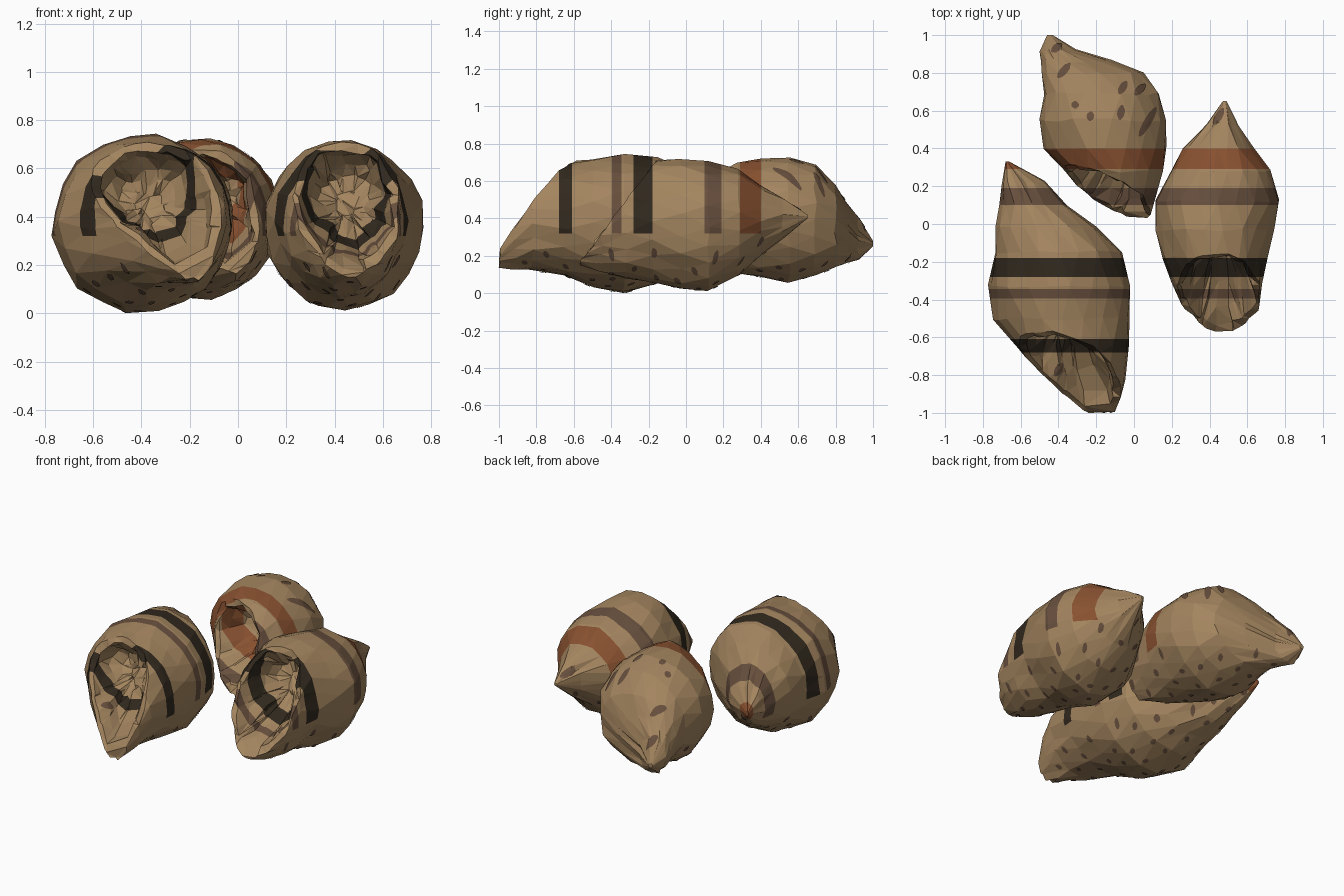
import bpy, bmesh, math, random
from mathutils import Vector
from mathutils.bvhtree import BVHTree

random.seed(4)
if "Cube" in bpy.data.objects:
    bpy.data.objects.remove(bpy.data.objects["Cube"], do_unlink=True)


def material(name, rgb):
    m = bpy.data.materials.new(name)
    m.use_nodes = True
    m.diffuse_color = (*rgb, 1)
    m.node_tree.nodes["Principled BSDF"].inputs["Base Color"].default_value = (*rgb, 1)
    return m


MATERIALS = [material("tan", (0.37, 0.235, 0.115)),
             material("brown", (0.135, 0.078, 0.047)),
             material("near black", (0.031, 0.022, 0.013)),
             material("rust", (0.25, 0.083, 0.03))]

# Stripes: y from, y to, material index
BANDS = [(0.29, 0.40, 3), (0.10, 0.19, 1), (-0.28, -0.18, 2),
         (-0.395, -0.345, 1), (-0.68, -0.61, 2)]
BAND_BOTTOM = 0.32
SIDES = 20


def jitter(amount):
    return Vector([random.uniform(-amount, amount) for _ in range(3)])


def add_object(name, bm):
    mesh = bpy.data.meshes.new(name)
    bm.to_mesh(mesh)
    for m in MATERIALS:
        mesh.materials.append(m)
    obj = bpy.data.objects.new(name, mesh)
    bpy.context.collection.objects.link(obj)


def loft(bm, sections):
    """Skin oval sections given as y, x min, x max, z min, z max."""
    rings = []
    for i, (y, x0, x1, z0, z1) in enumerate(sections):
        ring = []
        for k in range(SIDES):
            a = math.tau * (k + 0.5 * (i % 2)) / SIDES
            p = Vector(((x0 + x1) / 2 + (x1 - x0) / 2 * math.cos(a), y,
                        (z0 + z1) / 2 + (z1 - z0) / 2 * math.sin(a)))
            ring.append(bm.verts.new(p + jitter(0.009 if x1 - x0 > 0.1 else 0)))
        rings.append(ring)
    for i, (r, s) in enumerate(zip(rings, rings[1:])):
        for k in range(SIDES):
            n = (k + 1) % SIDES
            if i % 2 == 0:
                bm.faces.new((r[k], r[n], s[k]))
                bm.faces.new((r[n], s[n], s[k]))
            else:
                bm.faces.new((r[k], r[n], s[n]))
                bm.faces.new((r[k], s[n], s[k]))
    bm.faces.new(rings[0])
    bm.faces.new(rings[-1])


def carve_mouth(bm, normal, distance, core):
    """Slice the front off and draw the rim inward into a folded hollow."""
    n = Vector(normal)
    bmesh.ops.bisect_plane(bm, geom=bm.verts[:] + bm.edges[:] + bm.faces[:],
                           plane_co=n * distance / n.length_squared,
                           plane_no=n, clear_outer=True)
    rim = {v for e in bm.edges if e.is_boundary for v in e.verts}
    bmesh.ops.remove_doubles(bm, verts=list(rim), dist=0.025)
    edges = [e for e in bm.edges if e.is_boundary]
    rim = list({v for e in edges for v in e.verts})
    middle = sum((v.co for v in rim), Vector()) / len(rim)
    offset = {v: v.co - middle for v in rim}
    for scale, depth, fold in ((0.88, 0.03, 0.01), (0.82, 0.3, 0.04),
                               (0.7, 0.65, 0.1), (0.5, 0.9, 0.13), (0.25, 1.0, 0.1)):
        old = {tuple(v.co): offset[v] for v in offset}
        new = bmesh.ops.extrude_edge_only(bm, edges=edges)["geom"]
        edges = [g for g in new if isinstance(g, bmesh.types.BMEdge) and g.is_boundary]
        loop = {v for e in edges for v in e.verts}
        offset = {v: old[tuple(v.co)] for v in loop}
        centre = middle.lerp(Vector(core), depth)
        for v, off in offset.items():
            angle = math.atan2(off.z, off.x)
            pinch = 1 - fold * (1 + math.sin(3 * angle + 3 * depth))
            v.co = centre + off * scale * pinch + jitter(0.014)
    bmesh.ops.holes_fill(bm, edges=edges, sides=0)
    for v in rim:
        v.co += jitter(0.006)


def paint_bands(bm):
    """Cut along the stripe edges, then colour the faces between them."""
    cuts = [((0, y, 0), (0, 1, 0)) for band in BANDS for y in band[:2]]
    cuts.append(((0, 0, BAND_BOTTOM), (0, 0, 1)))
    for co, no in cuts:
        bmesh.ops.bisect_plane(bm, geom=bm.verts[:] + bm.edges[:] + bm.faces[:],
                               plane_co=co, plane_no=no)
    bm.normal_update()
    for f in bm.faces:
        c = f.calc_center_median()
        f.material_index = 0
        if c.z > BAND_BOTTOM or f.normal.z > 0.1:
            for low, high, index in BANDS:
                if low < c.y < high:
                    f.material_index = index


def add_spot(bm, tree, x, y, length, width, angle, side):
    """Drape a thin oval on the surface; side is 1 for the top, -1 for below."""
    steps = max(4, round(length / 0.01))
    along = Vector((math.cos(angle), math.sin(angle), 0))
    across = Vector((-along.y, along.x, 0))
    rows = []
    for i in range(steps + 1):
        t = 0.97 * (2 * i / steps - 1)
        row = []
        for w in (-1, 0, 1):
            p = (Vector((x, y, 3 * side)) + along * length * t
                 + across * w * width * math.sqrt(1 - t * t))
            hit, normal, _, _ = tree.ray_cast(p, Vector((0, 0, -side)))
            if hit is None or normal.z * side < 0.27:
                return
            row.append(hit + normal * 0.004)
        rows.append(row)
    rows = [[bm.verts.new(p) for p in row] for row in rows]
    for r, s in zip(rows, rows[1:]):
        for k in (0, 1):
            f = bm.faces.new((r[k], s[k], s[k + 1], r[k + 1]))
            f.material_index = 1
            f.normal_update()
            if f.normal.z * side < 0:
                f.normal_flip()


def build_shell(name, sections, normal, distance, core, top_spots):
    bm = bmesh.new()
    loft(bm, sections)
    carve_mouth(bm, normal, distance, core)
    bmesh.ops.triangulate(bm, faces=bm.faces[:])
    bmesh.ops.recalc_face_normals(bm, faces=bm.faces[:])
    tree = BVHTree.FromBMesh(bm)
    paint_bands(bm)
    add_object(name, bm)
    bm.free()

    # Painted spots: scattered dots below, chosen streaks above
    bm = bmesh.new()
    for row in range(18):
        for col in range(15):
            x = -0.8 + 0.115 * (col + 0.5 * (row % 2)) + random.uniform(-0.02, 0.02)
            y = -0.98 + 0.115 * row + random.uniform(-0.02, 0.02)
            add_spot(bm, tree, x, y, 0.02, 0.014, random.uniform(0, 3), -1)
    for x, y, length, angle in top_spots:
        add_spot(bm, tree, x, y, length, 0.02, math.radians(angle), 1)
    add_object(name + "_spots", bm)
    bm.free()


build_shell("front_shell", [
    (0.33, -0.68, -0.66, 0.39, 0.42), (0.22, -0.70, -0.47, 0.28, 0.52),
    (0.10, -0.71, -0.35, 0.20, 0.60), (-0.02, -0.73, -0.20, 0.12, 0.67),
    (-0.15, -0.74, -0.06, 0.05, 0.72), (-0.33, -0.77, -0.02, 0.0, 0.74),
    (-0.50, -0.74, -0.02, 0.03, 0.72), (-0.65, -0.63, -0.03, 0.09, 0.70),
    (-0.82, -0.47, -0.05, 0.12, 0.62), (-0.92, -0.36, -0.07, 0.13, 0.52),
    (-1.0, -0.27, -0.10, 0.14, 0.34)],
    (-0.3, -1, 0.7), 1.19, (-0.37, -0.5, 0.45), [(-0.4, -0.77, 0.04, 60)])

build_shell("back_shell", [
    (1.0, -0.46, -0.43, 0.25, 0.28), (0.92, -0.50, -0.31, 0.18, 0.40),
    (0.865, -0.50, -0.12, 0.165, 0.48), (0.80, -0.49, 0.06, 0.14, 0.58),
    (0.69, -0.48, 0.14, 0.09, 0.69),
    (0.55, -0.505, 0.17, 0.06, 0.73), (0.40, -0.47, 0.17, 0.08, 0.72),
    (0.28, -0.37, 0.15, 0.10, 0.70), (0.15, -0.27, 0.12, 0.13, 0.62),
    (0.04, -0.12, 0.08, 0.17, 0.48)],
    (-0.35, -0.85, 0.3), 0.03, (-0.06, 0.42, 0.45),
    [(-0.31, 0.63, 0.02, 90), (-0.23, 0.57, 0.025, 80), (-0.06, 0.72, 0.04, 60),
     (0.03, 0.71, 0.04, 45), (0.07, 0.54, 0.09, 60), (-0.07, 0.59, 0.04, 80),
     (-0.37, 0.81, 0.05, 50), (-0.41, 0.93, 0.035, 40)])

build_shell("side_shell", [
    (0.65, 0.47, 0.49, 0.40, 0.42), (0.52, 0.38, 0.55, 0.30, 0.51),
    (0.40, 0.25, 0.63, 0.20, 0.58), (0.28, 0.19, 0.73, 0.10, 0.66),
    (0.12, 0.11, 0.775, 0.02, 0.70), (-0.03, 0.11, 0.74, 0.02, 0.715),
    (-0.18, 0.16, 0.70, 0.06, 0.715), (-0.32, 0.20, 0.685, 0.08, 0.66),
    (-0.45, 0.27, 0.65, 0.11, 0.55), (-0.57, 0.38, 0.56, 0.15, 0.35)],
    (0, -0.8, 0.6), 0.552, (0.45, -0.06, 0.45), [(0.45, 0.57, 0.05, 60)])
